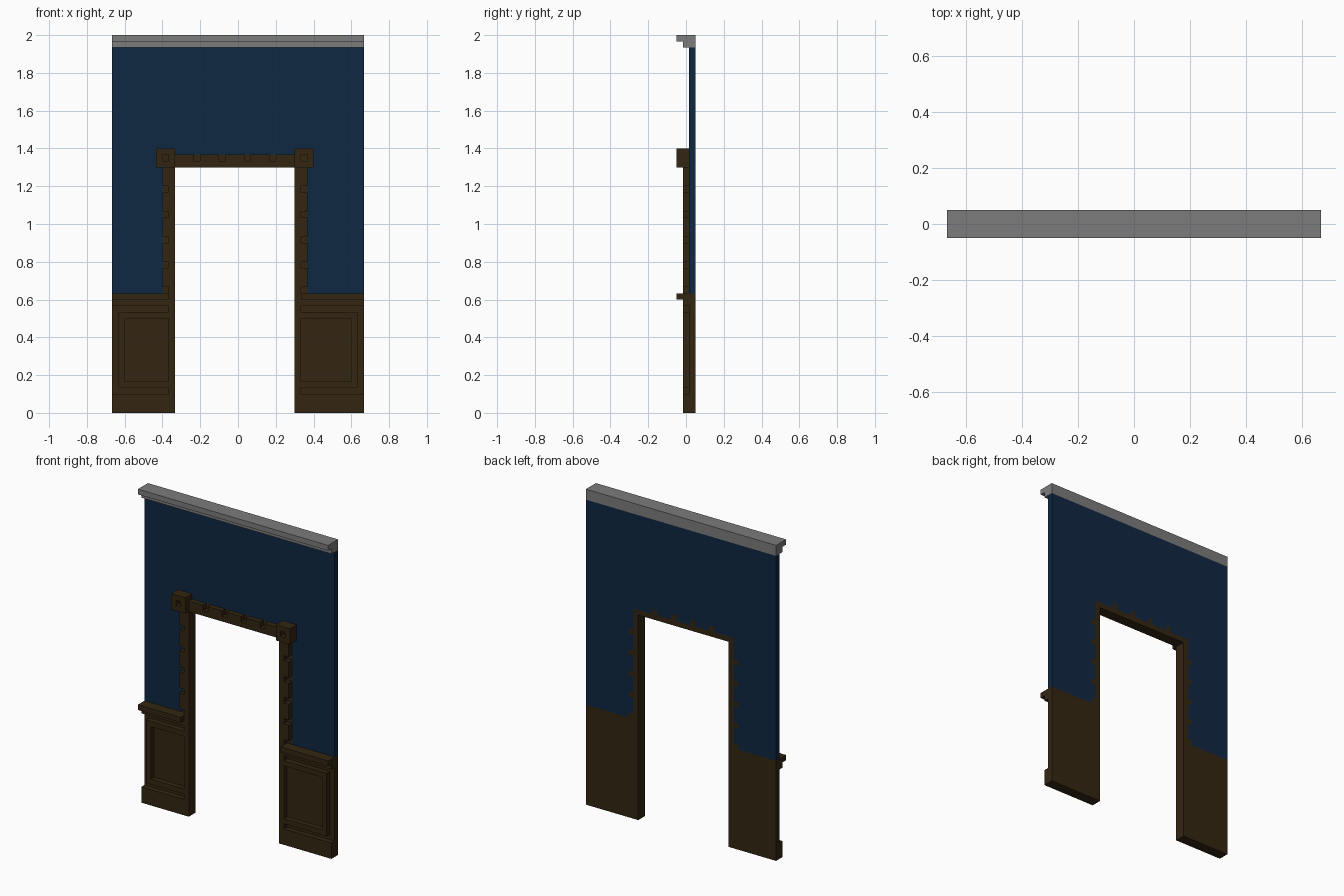
import bpy, bmesh
from mathutils import Vector

if "Cube" in bpy.data.objects:
    bpy.data.objects.remove(bpy.data.objects["Cube"])

U = 1 / 30                      # block size: the wall is a 40 x 3 x 60 block grid
cells = {}                      # (x, y, z) -> part name


def fill(part, x0, x1, y0, y1, z0, z1):
    """Fill a box of blocks; part None carves blocks away."""
    for x in range(x0, x1):
        for y in range(y0, y1):
            for z in range(z0, z1):
                if part:
                    cells[x, y, z] = part
                else:
                    cells.pop((x, y, z), None)


def fill_pair(part, x0, x1, *rest):
    """Fill on the left and mirrored about the doorway centre."""
    fill(part, x0, x1, *rest)
    fill(part, -1 - x1, -1 - x0, *rest)


# painted wall and ceiling cornice
fill("painted_wall", -20, 20, 2, 3, 19, 58)
fill("cornice", -20, 20, 1, 3, 58, 60)
fill("cornice", -20, 20, 0, 1, 59, 60)

# wainscot on both sides of the doorway
for x0, x1, outer in ((-20, -11, -1), (10, 20, 1)):
    fill("wainscot", x0, x1, 2, 3, 0, 19)
    fill("skirting_board", x0, x1, 1, 2, 0, 3)
    # raised panel moulding running into the door jamb
    a, b = (x0 + 1, x1) if outer < 0 else (x0, x1 - 1)
    fill("panel_moulding", a, b, 1, 2, 4, 16)
    if outer < 0:
        fill(None, a + 1, b, 1, 2, 5, 15)
    else:
        fill(None, a, b - 1, 1, 2, 5, 15)
    # chair rail with a smaller step below
    fill("chair_rail", x0, x1, 1, 2, 17, 19)
    fill("chair_rail", x0, x1, 0, 1, 18, 19)

# doorway opening
fill(None, -10, 9, 0, 3, 0, 39)

# door frame: full-depth inner strip plus a notched outer strip
fill_pair("door_jamb", -11, -10, 1, 3, 0, 40)
fill_pair("door_jamb", -12, -11, 1, 2, 19, 39)
fill("door_header", -10, 9, 1, 3, 39, 40)
fill("door_header", -10, 9, 1, 2, 40, 41)
for z in range(19, 39, 4):
    fill_pair(None, -12, -11, 1, 2, z, z + 1)
    fill_pair("door_jamb", -12, -11, 2, 3, z, z + 1)
for x in range(-7, 9, 4):
    fill(None, x, x + 1, 1, 2, 40, 41)
    fill("door_header", x, x + 1, 2, 3, 40, 41)

# corner blocks with a sunken centre
fill_pair("corner_block", -13, -10, 0, 2, 39, 42)
fill_pair(None, -12, -11, 0, 1, 40, 41)


def material(name, rgb):
    m = bpy.data.materials.new(name)
    m.diffuse_color = (*rgb, 1)
    m.use_nodes = True
    m.node_tree.nodes["Principled BSDF"].inputs["Base Color"].default_value = m.diffuse_color
    return m


brown = material("dark_wood", (0.033, 0.019, 0.006))
mats = {"painted_wall": material("navy_paint", (0.005, 0.021, 0.055)),
        "cornice": material("grey_plaster", (0.20, 0.20, 0.20))}

# build one mesh per part from the exposed block faces
for part in sorted(set(cells.values())):
    bm = bmesh.new()
    verts = {}

    def vert(p):
        key = tuple(int(round(c)) for c in p)
        if key not in verts:
            verts[key] = bm.verts.new((key[0] * U, (key[1] - 1.5) * U, key[2] * U))
        return verts[key]

    for c, owner in cells.items():
        if owner != part:
            continue
        for axis in range(3):
            for side in (0, 1):
                n = list(c)
                n[axis] += 1 if side else -1
                if tuple(n) in cells:
                    continue
                o = Vector(c)
                o[axis] += side
                u, v = Vector((0, 0, 0)), Vector((0, 0, 0))
                u[(axis + 1) % 3] = 1
                v[(axis + 2) % 3] = 1
                loop = [o, o + u, o + u + v, o + v]
                if not side:
                    loop.reverse()
                bm.faces.new([vert(p) for p in loop])
    # merge flat regions
    bmesh.ops.dissolve_limit(bm, angle_limit=0.01, verts=bm.verts[:], edges=bm.edges[:])
    mesh = bpy.data.meshes.new(part)
    bm.to_mesh(mesh)
    bm.free()
    mesh.materials.append(mats.get(part, brown))
    bpy.context.collection.objects.link(bpy.data.objects.new(part, mesh))
